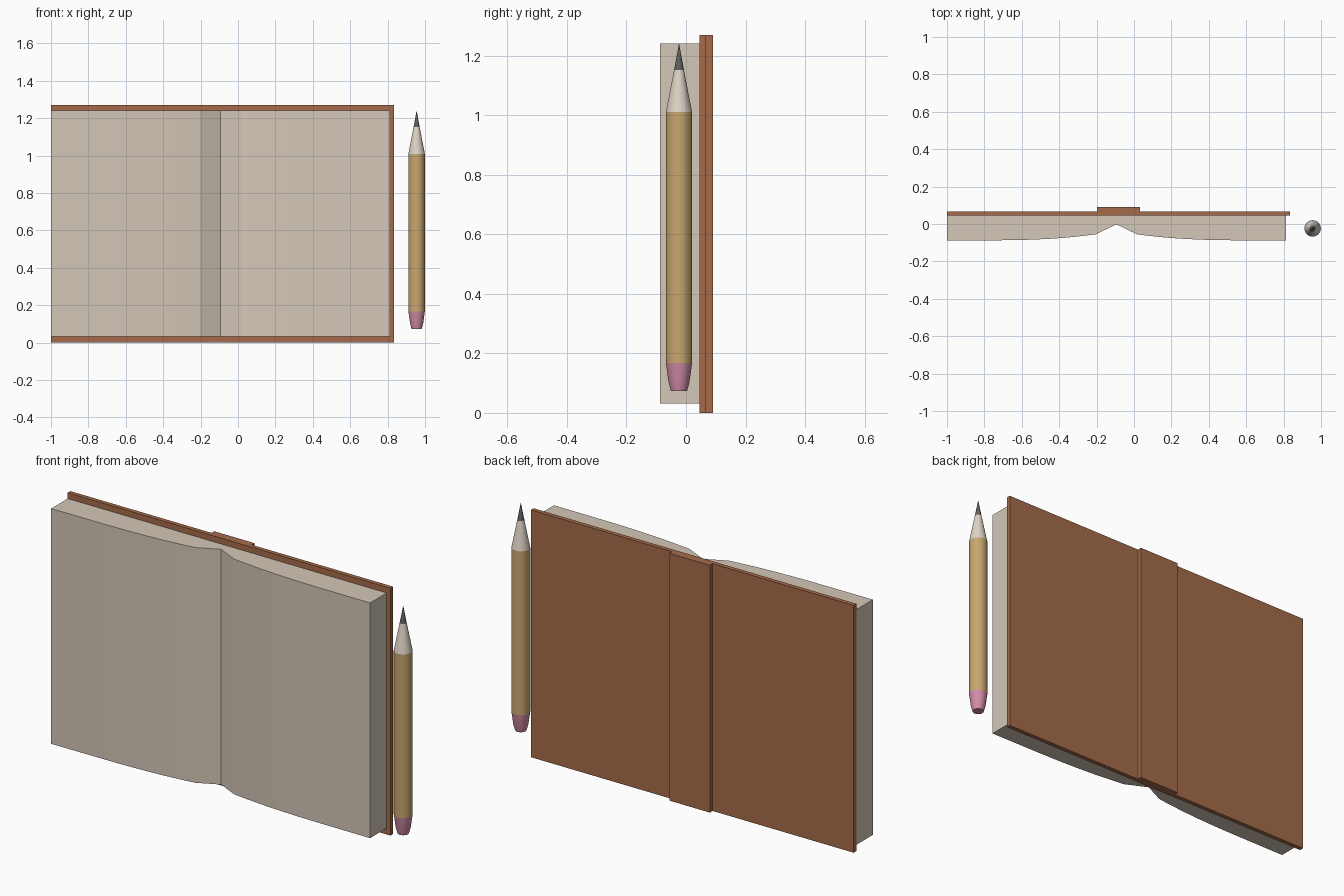
import bpy, bmesh, math

if "Cube" in bpy.data.objects:
    bpy.data.objects.remove(bpy.data.objects["Cube"])


def material(name, r, g, b):
    lin = [((c / 255 + 0.055) / 1.055) ** 2.4 for c in (r, g, b)]
    m = bpy.data.materials.new(name)
    m.diffuse_color = (*lin, 1)
    m.use_nodes = True
    m.node_tree.nodes["Principled BSDF"].inputs["Base Color"].default_value = m.diffuse_color
    return m


LEATHER = material("brown_leather", 165, 107, 74)
PAPER = material("cream_paper", 211, 199, 183)
PAINT = material("tan_paint", 200, 167, 112)
WOOD = material("pale_wood", 223, 212, 198)
LEAD = material("grey_graphite", 95, 95, 95)
RUBBER = material("pink_rubber", 212, 140, 168)


def finish(bm, name, mats):
    bmesh.ops.recalc_face_normals(bm, faces=bm.faces)
    mesh = bpy.data.meshes.new(name)
    bm.to_mesh(mesh)
    bm.free()
    for m in mats:
        mesh.materials.append(m)
    ob = bpy.data.objects.new(name, mesh)
    bpy.context.collection.objects.link(ob)
    return ob


def extrude_outline(name, outline, z0, z1, mat):
    """Extrude a closed xy outline upwards from z0 to z1."""
    bm = bmesh.new()
    face = bm.faces.new([bm.verts.new((x, y, z0)) for x, y in outline])
    geom = bmesh.ops.extrude_face_region(bm, geom=[face])["geom"]
    top = [v for v in geom if isinstance(v, bmesh.types.BMVert)]
    bmesh.ops.translate(bm, verts=top, vec=(0, 0, z1 - z0))
    return finish(bm, name, [mat])


def slab(name, x0, x1, y0, y1):
    extrude_outline(name, [(x0, y0), (x1, y0), (x1, y1), (x0, y1)], 0, 1.27, LEATHER)


# Cover boards and raised spine
slab("cover_board", -1.0, 0.834, 0.046, 0.068)
slab("spine", -0.198, 0.032, 0.068, 0.09)

# Two page blocks curving into the gutter, mirrored about it
GUTTER = -0.094
curve = [(0, -0.002), (0.11, -0.055), (0.155, -0.061), (0.22, -0.068),
         (0.28, -0.074), (0.37, -0.08), (0.5, -0.0855), (0.62, -0.087), (0.906, -0.088)]
for name, side in (("left_pages", -1), ("right_pages", 1)):
    pts = [(0, 0.046)] + curve + [(0.906, 0.046)]
    extrude_outline(name, [(GUTTER + side * x, y) for x, y in pts], 0.032, 1.24, PAPER)


# Pencil pieces: each one is a lathe of (radius, z) points
def lathe(name, profile, mat, sides=32):
    bm = bmesh.new()
    rings = []
    for r, z in profile:
        rings.append([bm.verts.new((0.955 + r * math.cos(2 * math.pi * i / sides),
                                    -0.0235 + r * math.sin(2 * math.pi * i / sides), z))
                      for i in range(sides)])
    for a, b in zip(rings, rings[1:]):
        for i in range(sides):
            j = (i + 1) % sides
            bm.faces.new((a[i], a[j], b[j], b[i]))
    bm.faces.new(rings[0])
    bm.faces.new(rings[-1])
    ob = finish(bm, name, [mat])
    bpy.ops.object.select_all(action='DESELECT')
    ob.select_set(True)
    bpy.context.view_layer.objects.active = ob
    bpy.ops.object.shade_smooth_by_angle(angle=math.radians(35))


R = 0.044
lathe("pencil_eraser", [(0.027, 0.073), (0.035, 0.102), (R, 0.168)], RUBBER)
lathe("pencil_body", [(R, 0.168), (R, 1.01)], PAINT)
lathe("pencil_wood_tip", [(R, 1.01), (0.0165, 1.152)], WOOD)
lathe("pencil_lead", [(0.0165, 1.152), (0.0008, 1.237)], LEAD)
